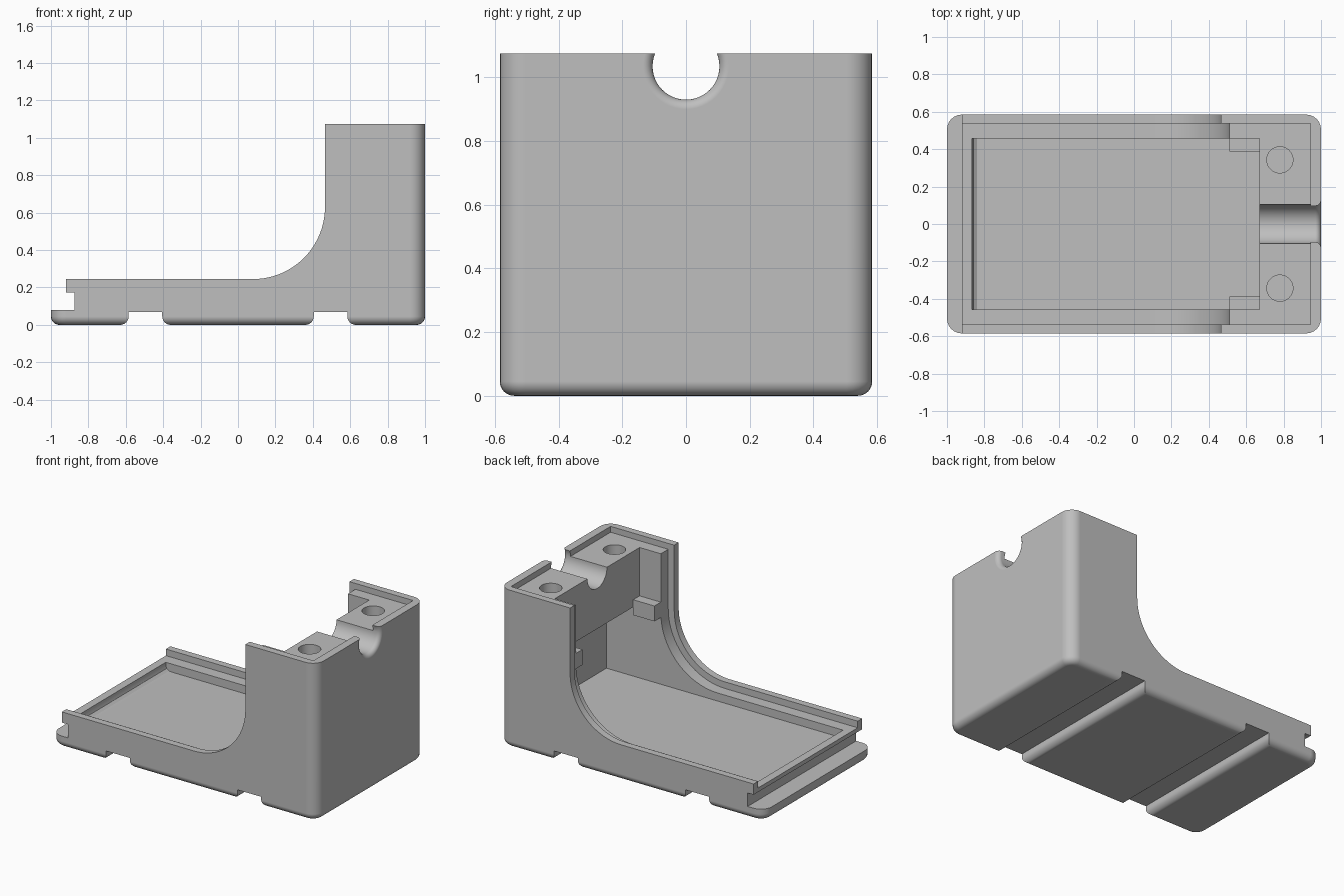
import bpy
import bmesh
from math import sin, cos, pi

cube = bpy.data.objects.get("Cube")
if cube:
    bpy.data.objects.remove(cube, do_unlink=True)

grey = bpy.data.materials.new("light_grey_plastic")
grey.use_nodes = True
GREY = (0.52, 0.52, 0.52, 1)
grey.diffuse_color = GREY
grey.node_tree.nodes["Principled BSDF"].inputs["Base Color"].default_value = GREY

HALF = 0.585    # half width of the case
TOP = 1.075     # height of the tall end


def finish(bm, name):
    bmesh.ops.recalc_face_normals(bm, faces=bm.faces[:])
    mesh = bpy.data.meshes.new(name)
    bm.to_mesh(mesh)
    bm.free()
    mesh.materials.append(grey)
    obj = bpy.data.objects.new(name, mesh)
    bpy.context.collection.objects.link(obj)
    return obj


def prism(points, y0, y1):
    """Extrude a side profile (x, z) from y0 to y1."""
    bm = bmesh.new()
    face = bm.faces.new([bm.verts.new((x, y0, z)) for x, z in points])
    new = bmesh.ops.extrude_face_region(bm, geom=[face])["geom"]
    moved = [v for v in new if isinstance(v, bmesh.types.BMVert)]
    bmesh.ops.translate(bm, verts=moved, vec=(0, y1 - y0, 0))
    bmesh.ops.recalc_face_normals(bm, faces=bm.faces[:])
    return bm


def round_edges(bm, test, radius):
    edges = [e for e in bm.edges if test(*e.verts)]
    bmesh.ops.bevel(bm, geom=edges, offset=radius, segments=6, profile=0.5,
                    affect='EDGES', clamp_overlap=False)


def sweep(radius, steps=20):
    """Concave curve from the low tray up to the tall end."""
    return [(0.08 + radius * sin(t), 0.63 - radius * cos(t))
            for t in (pi / 2 * i / steps for i in range(steps + 1))]


def activate(obj):
    bpy.ops.object.select_all(action='DESELECT')
    obj.select_set(True)
    bpy.context.view_layer.objects.active = obj


def cut(body, cutter):
    cutter.hide_render = True
    mod = body.modifiers.new("cut", 'BOOLEAN')
    mod.operation = 'DIFFERENCE'
    mod.solver = 'EXACT'
    mod.object = cutter
    activate(body)
    bpy.ops.object.modifier_apply(modifier=mod.name)
    bpy.data.objects.remove(cutter, do_unlink=True)


# Case body: side profile with three feet and the hooked low end
G = 0.068
outline = [(-1, 0), (-0.585, 0), (-0.585, G), (-0.405, G), (-0.405, 0),
           (0.405, 0), (0.405, G), (0.585, G), (0.585, 0), (1, 0), (1, TOP)]
outline += [(0.465, TOP)] + sweep(0.385)[::-1]
outline += [(-0.92, 0.245), (-0.92, 0.172), (-0.875, 0.172), (-0.875, 0.08), (-1, 0.08)]
bm = prism(outline, -HALF, HALF)
round_edges(bm, lambda a, b: min(abs(a.co.x), abs(b.co.x)) > 0.999
            and abs(a.co.z - b.co.z) > 0.01, 0.08)
round_edges(bm, lambda a, b: max(a.co.z, b.co.z) < 0.0001, 0.045)
body = finish(bm, "case_body")

# Stepped rim that follows the opening
rebate = [(-1.1, 0.2)] + sweep(0.43) + [(0.51, 1.035), (0.945, 1.035),
                                        (0.945, 1.3), (-1.1, 1.3)]
cut(body, finish(prism(rebate, -0.537, 0.537), "rim_cutter"))

# Inner cavity, reaching under the screw block
cavity = [(-0.865, 1.4), (-0.865, 0.18), (-0.858, 0.16), (-0.84, 0.147), (-0.82, 0.145),
          (0.92, 0.145), (0.92, 0.655), (0.67, 0.655), (0.67, 1.4)]
cut(body, finish(prism(cavity, -0.457, 0.457), "cavity_cutter"))

# Screw holes
for side in (-1, 1):
    bm = bmesh.new()
    bmesh.ops.create_cone(bm, cap_ends=True, segments=40, radius1=0.07,
                          radius2=0.07, depth=0.5)
    bmesh.ops.translate(bm, verts=bm.verts[:], vec=(0.78, side * 0.343, 1.0))
    cut(body, finish(bm, "screw_hole_cutter"))

# Cable notch with a flared mouth
bm = bmesh.new()
profile = [(0.6, 0), (0.6, 0.105)]
profile += [(0.97 + 0.03 * sin(t), 0.105 + 0.03 * (1 - cos(t)))
            for t in (pi / 2 * i / 6 for i in range(7))]
profile += [(1.03, 0.135), (1.03, 0)]
verts = [bm.verts.new((x, 0, 1.035 + r)) for x, r in profile]
edges = [bm.edges.new(pair) for pair in zip(verts, verts[1:])]
bmesh.ops.spin(bm, geom=verts + edges, cent=(0, 0, 1.035), axis=(1, 0, 0),
               angle=2 * pi, steps=48, use_merge=True)
bmesh.ops.remove_doubles(bm, verts=bm.verts[:], dist=0.0001)
cut(body, finish(bm, "cable_notch_cutter"))

activate(body)
bpy.ops.object.shade_smooth_by_angle(angle=pi / 6)
weighted = body.modifiers.new("even_shading", 'WEIGHTED_NORMAL')
weighted.keep_sharp = True

# Small support tabs on the inner side walls
for name, side in (("left_tab", 1), ("right_tab", -1)):
    tab = [(0.51, 0.6), (0.67, 0.6), (0.67, 0.705), (0.51, 0.705)]
    low, high = sorted((side * 0.388, side * 0.47))
    finish(prism(tab, low, high), name)
